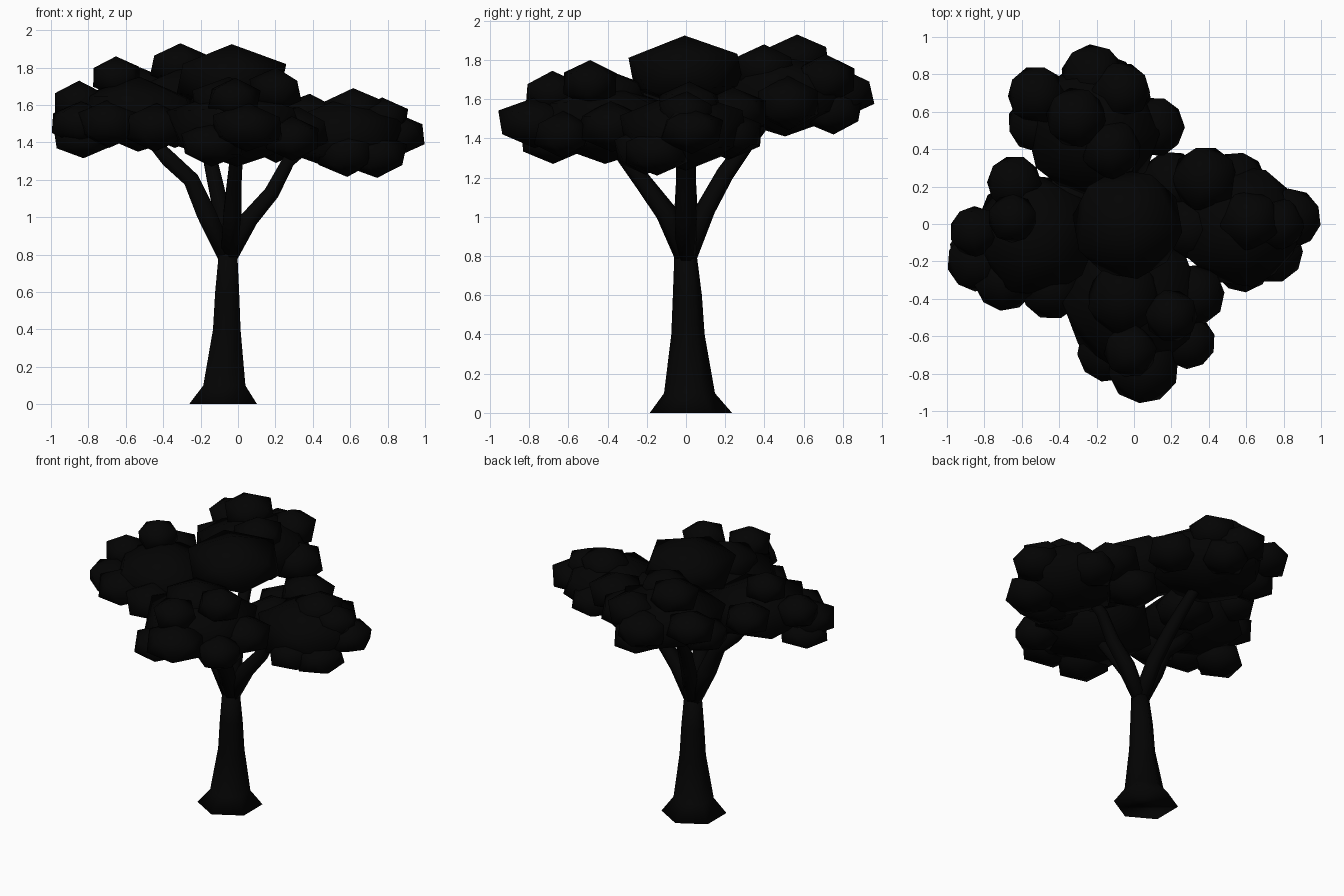
import bpy, bmesh, math, random
from mathutils import Vector, Matrix, Euler

random.seed(4)


def material(name, colour):
    m = bpy.data.materials.new(name)
    m.diffuse_color = colour
    return m


bark = material("bark", (0.001, 0.001, 0.001, 1))
leaf = material("leaf", (0.001, 0.001, 0.001, 1))


def finish(name, bm, mat):
    bmesh.ops.recalc_face_normals(bm, faces=bm.faces)
    for f in bm.faces:
        f.smooth = True
    mesh = bpy.data.meshes.new(name)
    bm.to_mesh(mesh)
    bm.free()
    mesh.materials.append(mat)
    ob = bpy.data.objects.new(name, mesh)
    bpy.context.collection.objects.link(ob)


def tube(name, path, sides=6, level=False):
    """Faceted tube through (x, y, z, radius) points."""
    bm = bmesh.new()
    pts = [Vector(p[:3]) for p in path]
    rings = []
    for i, p in enumerate(pts):
        d = pts[min(i + 1, len(pts) - 1)] - pts[max(i - 1, 0)]
        d = Vector((0, 0, 1)) if level else d.normalized()
        q = Vector((0, 0, 1)).rotation_difference(d)
        ring = []
        for k in range(sides):
            a = math.pi / 2 + math.tau * k / sides
            ring.append(bm.verts.new(p + q @ Vector((math.cos(a), math.sin(a), 0)) * path[i][3]))
        rings.append(ring)
    for a, b in zip(rings, rings[1:]):
        for k in range(sides):
            n = (k + 1) % sides
            bm.faces.new((a[k], a[n], b[n], b[k]))
    bm.faces.new(rings[0])
    bm.faces.new(rings[-1])
    finish(name, bm, bark)


def canopy(name, blobs):
    """Flattened icosahedra: x, y, z, outline radius, half height."""
    bm = bmesh.new()
    for x, y, z, w, h in blobs:
        tilt = Euler((random.uniform(-.04, .04), random.uniform(-.04, .04), random.uniform(0, 6)))
        m = (Matrix.Translation((x, y, z)) @ tilt.to_matrix().to_4x4()
             @ Matrix.Diagonal((w / .894, w / .894, h, 1)))
        bmesh.ops.create_icosphere(bm, subdivisions=1, radius=1, matrix=m)
    finish(name, bm, leaf)


# Trunk with flared foot
tube("trunk", [(-.08, .025, 0, .21), (-.073, .018, .1, .13), (-.06, .01, .4, .085),
               (-.058, .007, .6, .074), (-.053, -.003, .82, .056)], level=True)

# Four forking branches
tube("right_branch", [(-.05, 0, .78, .05), (.06, 0, .99, .055), (.18, 0, 1.13, .047), (.27, 0, 1.3, .04), (.42, 0, 1.42, .03)])
tube("left_branch", [(-.06, 0, .78, .05), (-.17, 0, 1.02, .06), (-.25, 0, 1.2, .05), (-.37, 0, 1.31, .05), (-.5, 0, 1.45, .03)])
tube("front_branch", [(-.05, 0, .78, .05), (-.03, -.1, 1.02, .055), (-.02, -.22, 1.18, .045), (-.01, -.31, 1.3, .04), (0, -.42, 1.45, .03)])
tube("back_branch", [(-.05, 0, .78, .05), (-.09, .1, 1.04, .05), (-.13, .2, 1.22, .045), (-.16, .3, 1.36, .04), (-.2, .45, 1.55, .03)])

# Foliage clusters: one broad mass each, with smaller tufts around it
canopy("centre_foliage", [(-.035, 0, 1.74, .295, .185)])
canopy("right_foliage", [
    (.57, -.01, 1.44, .33, .205), (.62, .02, 1.57, .16, .12), (.84, .03, 1.44, .16, .12),
    (.74, -.15, 1.33, .165, .12), (.58, -.21, 1.34, .155, .125), (.38, .24, 1.53, .175, .13),
    (.55, .23, 1.42, .155, .12), (.77, .0, 1.53, .14, .11), (.3, -.02, 1.46, .17, .13),
    (.2, .22, 1.42, .17, .13)])
canopy("left_foliage", [
    (-.53, -.06, 1.55, .33, .2), (-.65, .03, 1.75, .13, .11), (-.64, .22, 1.6, .145, .115),
    (-.85, -.04, 1.61, .135, .12), (-.84, -.2, 1.5, .16, .12), (-.83, -.14, 1.42, .155, .105),
    (-.69, -.3, 1.5, .165, .13), (-.44, -.34, 1.48, .17, .13), (-.34, .1, 1.5, .19, .13)])
canopy("front_foliage", [
    (-.01, -.41, 1.48, .37, .21), (.2, -.49, 1.68, .14, .12), (.05, -.77, 1.48, .19, .13),
    (-.14, -.68, 1.39, .165, .12), (.29, -.63, 1.42, .145, .12), (.32, -.38, 1.46, .165, .13),
    (-.02, -.68, 1.63, .14, .115), (-.05, -.4, 1.62, .2, .13)])
canopy("back_foliage", [
    (-.22, .5, 1.62, .36, .21), (-.31, .57, 1.81, .16, .12), (-.22, .79, 1.63, .17, .13),
    (-.52, .69, 1.68, .155, .12), (-.52, .54, 1.58, .155, .12), (-.07, .71, 1.7, .155, .13),
    (.11, .52, 1.58, .16, .14), (-.12, .4, 1.75, .16, .13), (-.14, .75, 1.54, .15, .12)])
